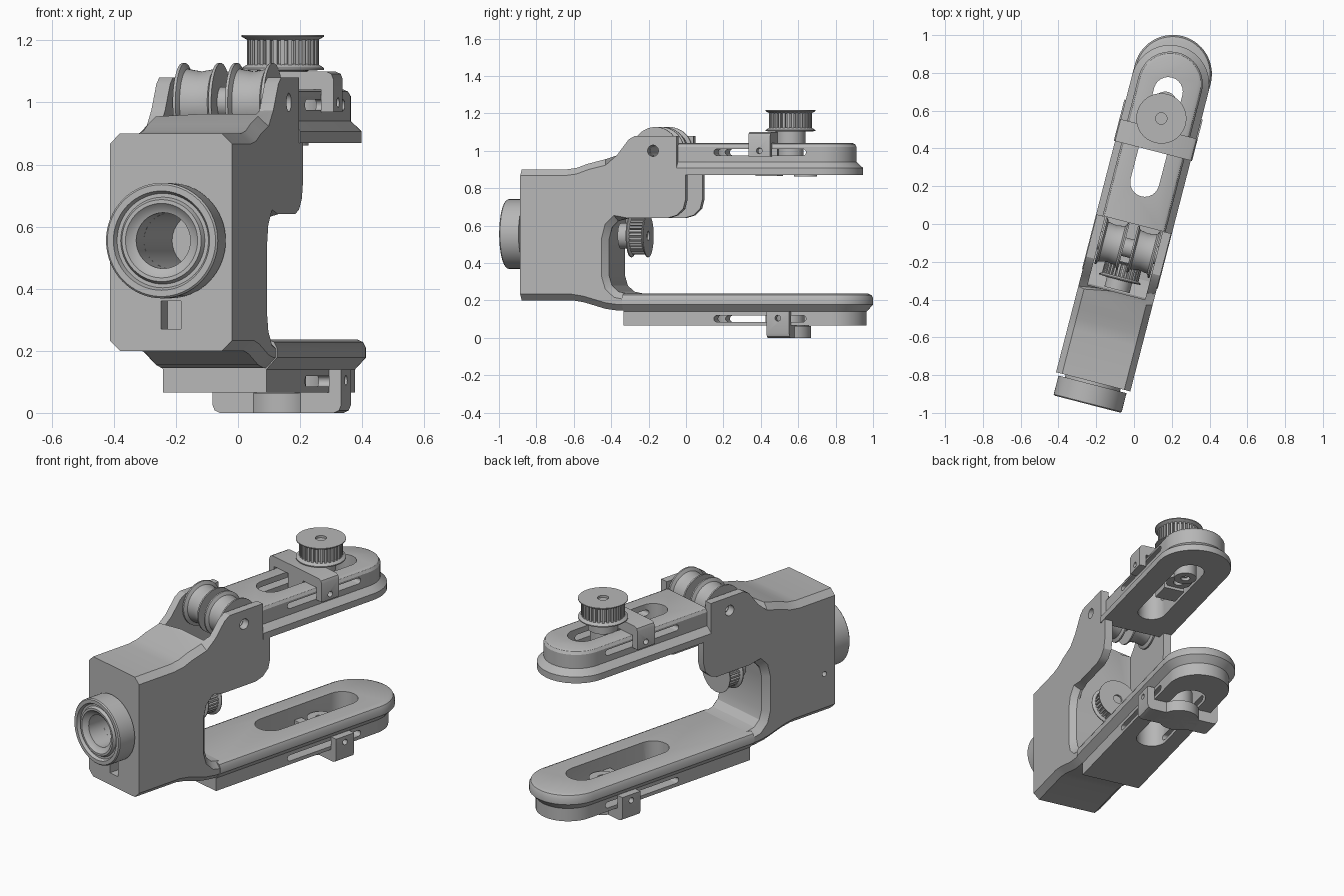
import bpy, bmesh
from math import sin, cos, pi, radians
from mathutils import Matrix

cube = bpy.data.objects.get("Cube")
if cube:
    bpy.data.objects.remove(cube)

grey = bpy.data.materials.new("plain_grey")
grey.use_nodes = True
grey.diffuse_color = (0.47, 0.47, 0.47, 1)
grey.node_tree.nodes["Principled BSDF"].inputs["Base Color"].default_value = grey.diffuse_color

# The whole model is built along y and then turned about z
TURN = radians(-14.5)
ALONG_X = Matrix.Rotation(pi / 2, 4, 'Y')
ALONG_Y = Matrix.Rotation(-pi / 2, 4, 'X')
parts = []


def finish(name, bm, matrix=Matrix()):
    bmesh.ops.transform(bm, matrix=matrix, verts=bm.verts)
    bmesh.ops.recalc_face_normals(bm, faces=bm.faces)
    mesh = bpy.data.meshes.new(name)
    bm.to_mesh(mesh)
    bm.free()
    mesh.materials.append(grey)
    ob = bpy.data.objects.new(name, mesh)
    ob.rotation_euler.z = TURN
    bpy.context.collection.objects.link(ob)
    parts.append(ob)
    return ob


def loft(bm, rings, closed=False):
    loops = [[bm.verts.new(p) for p in ring] for ring in rings]
    pairs = list(zip(loops, loops[1:]))
    if closed:
        pairs.append((loops[-1], loops[0]))
    else:
        bm.faces.new(loops[0])
        bm.faces.new(loops[-1])
    for a, b in pairs:
        n = len(a)
        for i in range(n):
            j = (i + 1) % n
            bm.faces.new((a[i], a[j], b[j], b[i]))


def prism_mesh(pts, lo, hi, axis):
    place = {'x': lambda p, h: (h, p[0], p[1]),
             'y': lambda p, h: (p[0], h, p[1]),
             'z': lambda p, h: (p[0], p[1], h)}[axis]
    bm = bmesh.new()
    loft(bm, [[place(p, h) for p in pts] for h in (lo, hi)])
    bmesh.ops.recalc_face_normals(bm, faces=bm.faces)
    return bm


def prism(name, pts, lo, hi, axis='z', matrix=Matrix()):
    return finish(name, prism_mesh(pts, lo, hi, axis), matrix)


def lathe(name, profile, matrix=Matrix(), n=48):
    # Closed (radius, height) outline swept around the local z axis
    bm = bmesh.new()
    loft(bm, [[(r * cos(2 * pi * i / n), r * sin(2 * pi * i / n), h)
               for r, h in profile] for i in range(n)], closed=True)
    return finish(name, bm, matrix)


def tube(name, inner, outer, lo, hi, matrix=Matrix()):
    return lathe(name, [(inner, lo), (outer, lo), (outer, hi), (inner, hi)], matrix)


def disc(r, cx=0, cy=0, n=32):
    return [(cx + r * cos(2 * pi * i / n), cy + r * sin(2 * pi * i / n)) for i in range(n)]


def stadium(a, b, r, c=0, n=12):
    # Rounded slot outline running along the first coordinate
    out = [(b + r * sin(pi * i / n), c - r * cos(pi * i / n)) for i in range(n + 1)]
    return out + [(a - r * sin(pi * i / n), c + r * cos(pi * i / n)) for i in range(n + 1)]


def rect(x0, x1, y0, y1):
    return [(x0, y0), (x1, y0), (x1, y1), (x0, y1)]


def cut(ob, pts, lo, hi, axis):
    cutter = prism("cutter", pts, lo, hi, axis)
    parts.remove(cutter)
    cutter.hide_render = True
    mod = ob.modifiers.new("cut", 'BOOLEAN')
    mod.operation, mod.solver, mod.object = 'DIFFERENCE', 'EXACT', cutter
    graph = bpy.context.evaluated_depsgraph_get()
    mesh = bpy.data.meshes.new_from_object(ob.evaluated_get(graph))
    ob.modifiers.clear()
    ob.data = mesh
    bpy.data.objects.remove(cutter)


# Main body with the C-shaped throat and the two ears
side = [(-.863, .2), (-.58, .2), (-.52, .19), (-.4, .155), (-.33, .145), (-.2, .145),
        (-.2, .235), (-.27, .235), (-.33, .247), (-.365, .28), (-.38, .33), (-.38, .53),
        (-.365, .59), (-.33, .625), (-.27, .64), (-.05, .64), (0, .655), (.037, .69),
        (.05, .74), (.05, .87), (0, .88), (0, 1.08), (-.23, 1.08), (-.265, 1.06),
        (-.33, .975), (-.4, .955), (-.5, .93), (-.56, .908), (-.62, .9), (-.863, .9)]
bm = prism_mesh(side, -.203, .203, 'x')
chamfer = []
for e in bm.edges:
    mid = (e.verts[0].co + e.verts[1].co) / 2
    caps = sum(abs(f.normal.x) > .9 for f in e.link_faces)
    if caps == 1 and mid.y > -.86 and mid.z < .96 and not (mid.y > -.3 and mid.z > .6):
        chamfer.append(e)
bmesh.ops.bevel(bm, geom=chamfer, offset=.033, segments=1, affect='EDGES', clamp_overlap=False)
body = finish("body", bm)
cut(body, rect(-.157, .157, -.373, .1), .5, 1.2, 'z')      # idler pocket
cut(body, disc(.03, -.13, 1.0), -.3, .3, 'x')              # axle holes
cut(body, disc(.09, 0, .555), -.9, -.5, 'y')               # shaft bore
cut(body, rect(-.033, .033, .27, .36), -.9, -.78, 'y')     # cable notch
cut(body, disc(.015, -.79, .43, 16), -.3, -.15, 'x')       # set screw hole


# Arms: stepped, round-ended bars with a long slot and side slots
def arm(name, start, centre, layers, slot, slot_r, side_z):
    bm = bmesh.new()
    n = 28
    loft(bm, [[(-r, start, z), (r, start, z)] +
              [(r * cos(pi * i / n), centre + r * sin(pi * i / n), z) for i in range(n + 1)]
              for z, r in layers])
    ob = finish(name, bm)
    hole = [(c, u) for u, c in stadium(slot[0], slot[1], slot_r)]
    cut(ob, hole, layers[0][0] - .1, layers[-1][0] + .1, 'z')
    cut(ob, stadium(.215, .69, .017, side_z), -.3, .3, 'x')
    return ob


arm("upper_arm", 0, .765,
    [(.87, .207), (.907, .207), (.94, .172), (1.02, .172), (1.035, .163), (1.042, .148)],
    (.228, .724), .077, .992)
arm("lower_arm", -.3, .82,
    [(.065, .172), (.14, .172), (.178, .207), (.21, .207), (.228, .198), (.236, .18)],
    (.228, .724), .085, .102)


# Toothed belt pulleys
def pulley(name, matrix):
    lathe(name, [(.03, 0), (.08, 0), (.08, .062), (.133, .065), (.133, .071), (.112, .084),
                 (.1, .084), (.1, .16), (.112, .16), (.133, .172), (.133, .177), (.03, .177)],
          matrix)
    teeth = []
    count = 30
    for i in range(count):
        for step, r in ((0, .1), (.35, .1), (.4, .116), (.95, .116)):
            a = 2 * pi * (i + step) / count
            teeth.append((r * cos(a), r * sin(a)))
    prism(name + "_teeth", teeth, .08, .164, 'z', matrix)


pulley("top_pulley", Matrix.Translation((0, .577, 1.04)))
pulley("shaft_pulley", Matrix.Translation((0, -.36, .545)) @ ALONG_Y @ Matrix.Scale(.86, 4))

# Front bearing ring around the shaft bore
lathe("front_bearing", [(.09, -.8), (.09, -.962), (.105, -.968), (.12, -.984), (.132, -.984),
                        (.14, -.968), (.152, -.968), (.16, -.985), (.18, -.985), (.186, -.979),
                        (.186, -.877), (.15, -.877), (.15, -.85), (.12, -.8)],
      Matrix.Translation((0, 0, .555)) @ ALONG_Y, 64)

# Idler rollers on a cross axle between the ears
for side_name, x in (("left", .087), ("right", -.087)):
    lathe(side_name + "_idler",
          [(.03, -.064), (.127, -.064), (.127, -.055), (.108, -.046), (.1, 0),
           (.108, .046), (.127, .055), (.127, .064), (.03, .064)],
          Matrix.Translation((x, -.13, 1.0)) @ ALONG_X)
tube("idler_axle", .027, .05, -.16, .16, Matrix.Translation((0, -.13, 1.0)) @ ALONG_X)


# U-shaped sliding brackets that straddle the arms
def bracket(name, u0, u1, top, depth, plate, flip, hole_z):
    z = [top - flip * d for d in (0, .008, .025, plate, depth)]
    half = [(.173, z[3]), (.173, z[4]), (.214, z[4]), (.214, z[2]), (.207, z[1]), (.19, z[0])]
    pts = half + [(-x, h) for x, h in reversed(half)]
    ob = prism(name, pts, u0, u1, 'y')
    cut(ob, disc(.016, (u0 + u1) / 2, hole_z, 16), -.3, .3, 'x')


bracket("upper_bracket", .4, .52, 1.1, .13, .058, 1, 1.0)
bracket("lower_bracket", .5, .625, 0, .14, .065, -1, .105)

# Bosses and slider blocks running in the slots
tube("lower_boss", .02, .11, 0, .064, Matrix.Translation((0, .577, 0)))
tube("lower_slider", .03, .075, .06, .17, Matrix.Translation((0, .577, 0)))
prism("lower_slider_block", rect(-.08, .08, .46, .51), .07, .16)
tube("upper_slider", .03, .07, .88, 1.05, Matrix.Translation((0, .577, 0)))
prism("upper_slider_block", rect(-.06, .06, .4, .52), .864, 1.05)
tube("slider_nut", .025, .062, .862, .95, Matrix.Translation((0, .66, 0)))

# Smooth the round surfaces and keep the edges sharp
bpy.ops.object.select_all(action='DESELECT')
for ob in parts:
    ob.select_set(True)
bpy.context.view_layer.objects.active = body
bpy.ops.object.shade_smooth_by_angle(angle=radians(28))
